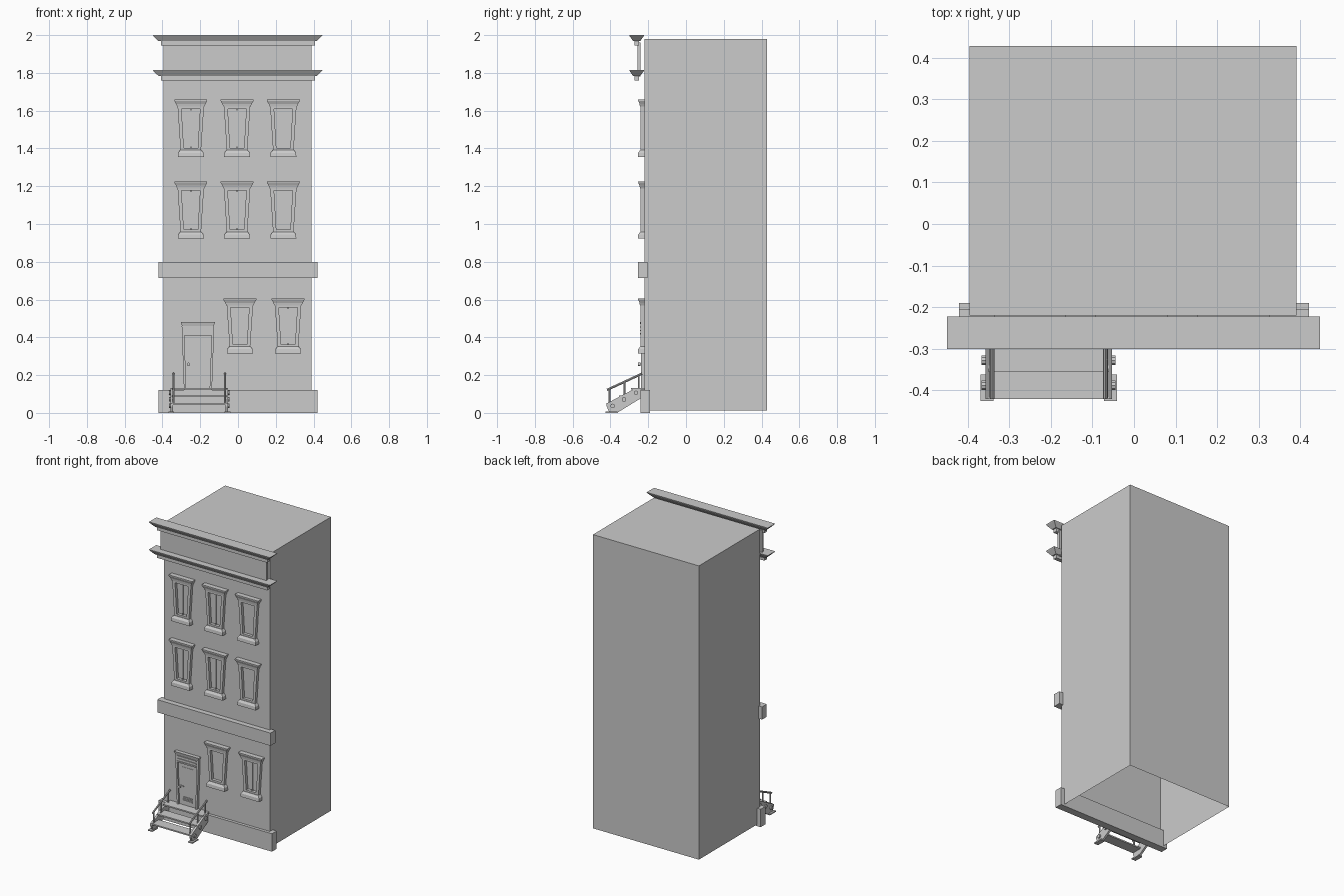
import bpy, bmesh, math
from mathutils import Vector

cube = bpy.data.objects.get("Cube")
if cube:
    bpy.data.objects.remove(cube, do_unlink=True)

stone = bpy.data.materials.new("plain_grey")
stone.use_nodes = True
grey = (0.6, 0.6, 0.6, 1)
stone.diffuse_color = grey
stone.node_tree.nodes["Principled BSDF"].inputs["Base Color"].default_value = grey

WALL = -0.22


def finish(name, bm):
    bmesh.ops.recalc_face_normals(bm, faces=bm.faces)
    mesh = bpy.data.meshes.new(name)
    bm.to_mesh(mesh)
    bm.free()
    mesh.materials.append(stone)
    obj = bpy.data.objects.new(name, mesh)
    bpy.context.collection.objects.link(obj)
    return obj


def skin(name, loops, caps=True, closed=False):
    """Join matching loops of points with quads."""
    bm = bmesh.new()
    rings = [[bm.verts.new(p) for p in loop] for loop in loops]
    pairs = list(zip(rings, rings[1:]))
    if closed:
        pairs.append((rings[-1], rings[0]))
    for a, b in pairs:
        for i in range(len(a)):
            j = (i + 1) % len(a)
            bm.faces.new((a[i], a[j], b[j], b[i]))
    if caps and not closed:
        bm.faces.new(rings[0])
        bm.faces.new(rings[-1])
    return finish(name, bm)


def loft(name, *levels):
    """Stack of rectangles, each (z, x0, x1, y0, y1)."""
    return skin(name, [[(x0, y0, z), (x1, y0, z), (x1, y1, z), (x0, y1, z)]
                       for z, x0, x1, y0, y1 in levels])


def box(name, x0, x1, y0, y1, z0, z1):
    return loft(name, (z0, x0, x1, y0, y1), (z1, x0, x1, y0, y1))


def taper(cx, wb, wt, z0, z1, y):
    """Upright trapezoid loop facing the front."""
    return [(cx - wb, y, z0), (cx + wb, y, z0), (cx + wt, y, z1), (cx - wt, y, z1)]


def rod(name, a, b, radius, sides=8):
    a, b = Vector(a), Vector(b)
    d = b - a
    bm = bmesh.new()
    bmesh.ops.create_cone(bm, cap_ends=True, segments=sides, radius1=radius,
                          radius2=radius, depth=d.length)
    bm.transform(d.to_track_quat('Z', 'Y').to_matrix().to_4x4())
    bmesh.ops.translate(bm, verts=bm.verts, vec=(a + b) / 2)
    return finish(name, bm)


# Building shell, open underneath
shell = box("building_shell", -0.395, 0.39, WALL, 0.428, 0.012, 1.98)
bm = bmesh.new()
bm.from_mesh(shell.data)
bm.faces.ensure_lookup_table()
floor = [f for f in bm.faces if f.calc_center_median().z < 0.02]
bmesh.ops.delete(bm, geom=floor, context='FACES_ONLY')
bm.to_mesh(shell.data)
bm.free()

# Bands across the front
box("base_band", -0.42, 0.42, -0.24, -0.19, 0, 0.12)
box("middle_band", -0.42, 0.42, -0.255, -0.205, 0.715, 0.80)

# Parapet between two cornices
box("parapet", -0.395, 0.39, -0.257, -0.24, 1.78, 1.96)
for label, top in (("lower", 1.815), ("upper", 2.0)):
    loft(label + "_cornice",
         (top - 0.032, -0.42, 0.415, -0.28, -0.243),
         (top - 0.006, -0.447, 0.443, -0.298, -0.224),
         (top, -0.45, 0.447, -0.30, -0.222))
    box(label + "_cornice_moulding", -0.408, 0.408, -0.273, -0.248, top - 0.055, top - 0.032)


def window(cx, z0, h, mullion):
    z1 = z0 + h
    # Tapered surround
    fb, ft, ib, it = 0.054, 0.07, 0.037, 0.049
    lo, hi = z0 + 0.03, z1 - 0.03
    ilo, ihi = z0 + 0.048, z1 - 0.048
    skin("window_surround",
         [taper(cx, fb, ft, lo, hi, WALL), taper(cx, fb, ft, lo, hi, -0.24),
          taper(cx, ib, it, ilo, ihi, -0.24), taper(cx, ib, it, ilo, ihi, WALL)], closed=True)
    # Pane and optional centre bar
    skin("window_pane", [taper(cx, ib - 0.006, it - 0.006, ilo + 0.008, ihi - 0.008, y)
                         for y in (WALL, -0.225)])
    if mullion:
        box("window_mullion", cx - 0.003, cx + 0.003, -0.231, WALL, ilo, ihi)
    # Header and sill
    loft("window_header",
         (z1 - 0.036, cx - 0.072, cx + 0.072, -0.244, WALL),
         (z1 - 0.022, cx - 0.078, cx + 0.078, -0.246, WALL),
         (z1 - 0.006, cx - 0.087, cx + 0.087, -0.253, WALL),
         (z1, cx - 0.087, cx + 0.087, -0.253, WALL))
    loft("window_sill",
         (z0, cx - 0.069, cx + 0.069, -0.255, WALL),
         (z0 + 0.022, cx - 0.067, cx + 0.067, -0.253, WALL),
         (z0 + 0.036, cx - 0.056, cx + 0.056, -0.243, WALL))


for z in (0.922, 1.355):
    for cx, bar in ((-0.25, True), (-0.005, True), (0.24, False)):
        window(cx, z, 0.303, bar)
window(0.01, 0.315, 0.29, False)
window(0.265, 0.315, 0.29, True)

# Door with tapered surround
DX = -0.212
skin("door_surround",
     [taper(DX, 0.074, 0.086, 0.12, 0.46, WALL), taper(DX, 0.074, 0.086, 0.12, 0.46, -0.238),
      taper(DX, 0.062, 0.072, 0.13, 0.41, -0.238), taper(DX, 0.062, 0.072, 0.13, 0.41, WALL)],
     closed=True)
skin("door_leaf", [taper(DX, 0.062, 0.072, 0.13, 0.41, y) for y in (WALL, -0.227)])
loft("door_header", (0.46, DX - 0.084, DX + 0.084, -0.24, WALL),
     (0.482, DX - 0.091, DX + 0.091, -0.245, WALL))
for z in (0.415, 0.433, 0.451):
    box("door_header_slat", DX - 0.072, DX + 0.072, -0.243, WALL, z, z + 0.007)
for z in (0.16, 0.171, 0.182):
    box("door_vent_slat", DX - 0.034, DX + 0.034, -0.232, WALL, z, z + 0.006)
box("door_panel", DX - 0.045, DX + 0.045, -0.229, WALL, 0.30, 0.385)
rod("door_knob_stem", (-0.262, WALL, 0.257), (-0.262, -0.245, 0.257), 0.004)
rod("door_knob", (-0.262, -0.242, 0.257), (-0.262, -0.254, 0.257), 0.009, 12)
box("door_latch", -0.262, -0.242, -0.233, WALL, 0.252, 0.259)

# Front steps
SX = -0.205
for i in range(3):
    y, z = -0.42 + 0.064 * i, 0.043 + 0.04 * i
    box("stair_tread", SX - 0.145, SX + 0.145, y, y + 0.072, z, z + 0.009)

side_profile = [(-0.405, 0), (-0.365, 0), (-0.238, 0.078), (-0.238, 0.132),
                (-0.265, 0.132), (-0.42, 0.05), (-0.42, 0.035)]
for side in (-1, 1):
    # Stringer and its foot
    xa, xb = SX + side * 0.138, SX + side * 0.152
    skin("stair_stringer", [[(x, y, z) for y, z in side_profile] for x in (xa, xb)])
    box("stair_foot", *sorted((SX + side * 0.133, SX + side * 0.164)), -0.425, -0.362, 0, 0.008)
    # Bolts
    for y, z in ((-0.388, 0.037), (-0.328, 0.071), (-0.265, 0.106)):
        rod("stair_bolt", (xb, y, z), (xb + side * 0.009, y, z), 0.012, 10)
    # Handrail on posts
    rx = SX + side * 0.136
    for y, z in ((-0.406, 0.05), (-0.326, 0.09), (-0.25, 0.125)):
        rod("handrail_post", (rx, y, z), (rx, y, z + 0.078), 0.005)
    rod("handrail", (rx, -0.418, 0.122), (rx, -0.232, 0.208), 0.006)
